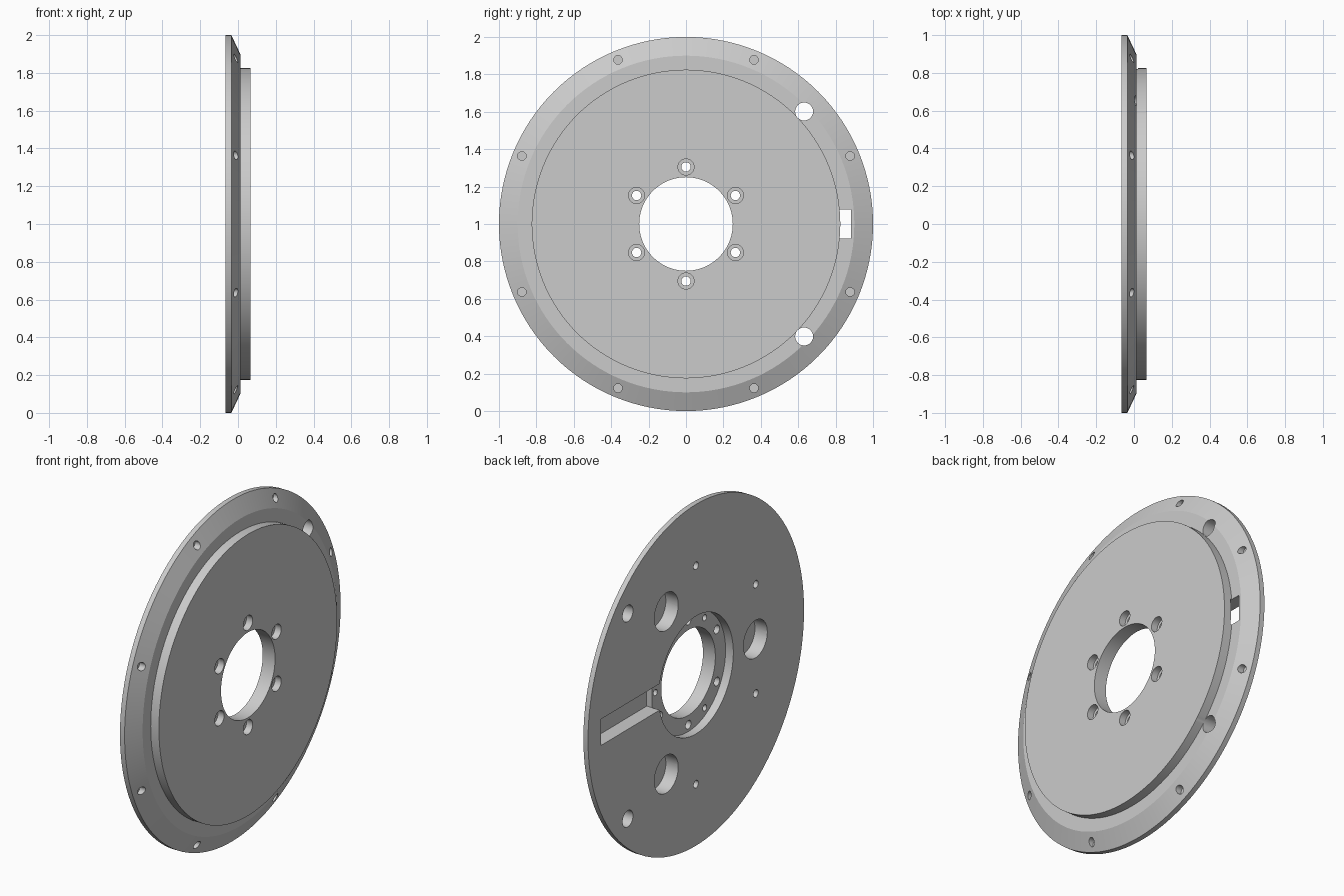
import bpy, bmesh
from math import pi, sin, cos, radians
from mathutils import Matrix, Vector

cube = bpy.data.objects.get("Cube")
if cube:
    bpy.data.objects.remove(cube)

BACK, FRONT, LEDGE = -0.065, 0.065, 0.012   # main planes along the axis (x)
OUT = 0.1                                   # cutters overshoot to here


def make_object(name, bm):
    bmesh.ops.recalc_face_normals(bm, faces=bm.faces)
    mesh = bpy.data.meshes.new(name)
    bm.to_mesh(mesh)
    bm.free()
    obj = bpy.data.objects.new(name, mesh)
    bpy.context.scene.collection.objects.link(obj)
    return obj


def lathe(name, profile, steps=128):
    """Turn a closed (radius, x) profile around the x axis."""
    bm = bmesh.new()
    verts = [bm.verts.new((x, r, 0)) for r, x in profile]
    edges = [bm.edges.new((verts[i - 1], verts[i])) for i in range(len(verts))]
    bmesh.ops.spin(bm, geom=verts + edges, cent=(0, 0, 0), axis=(1, 0, 0),
                   angle=2 * pi, steps=steps, use_merge=True)
    bmesh.ops.remove_doubles(bm, verts=bm.verts, dist=1e-5)
    return make_object(name, bm)


def holes(bm, radius, circle, angles, x0, x1, segments=32):
    """Add cylinders from x0 to x1 on a bolt circle."""
    for a in angles:
        t = radians(a)
        place = Matrix.Translation(((x0 + x1) / 2, circle * cos(t), circle * sin(t)))
        bmesh.ops.create_cone(bm, cap_ends=True, segments=segments, radius1=radius,
                              radius2=radius, depth=abs(x1 - x0),
                              matrix=place @ Matrix.Rotation(pi / 2, 4, 'Y'))


def box(bm, low, high):
    low, high = Vector(low), Vector(high)
    place = Matrix.Translation((low + high) / 2) @ Matrix.Diagonal((*(high - low), 1))
    bmesh.ops.create_cube(bm, size=1, matrix=place)


# Turned plate: bevelled flange, raised boss, bore and rear recess
plate = lathe("flanged_plate", [
    (0.25, FRONT), (0.825, FRONT), (0.825, LEDGE), (0.9, LEDGE),
    (1.0, -0.035), (1.0, BACK), (0.345, BACK), (0.345, -0.015), (0.25, -0.015)])

# First cutter: pockets, slot and blind holes
bm = bmesh.new()
holes(bm, 0.11, 0.55, (60, 180, 300), -OUT, 0.015, 48)          # large rear pockets
holes(bm, 0.022, 0.64, (90, 150, 210, 270), -OUT, 0.0)          # small rear holes
holes(bm, 0.018, 0.305, (0, 120, 240), -0.04, 0.025)            # recess floor holes
holes(bm, 0.043, 0.305, range(30, 390, 60), 0.025, OUT)         # screw head seats
holes(bm, 0.023, 0.95, [22.5 + 45 * i for i in range(8)], -0.04, OUT)  # flange holes
holes(bm, 0.048, 0.872, (43.6, -43.6), -OUT, OUT)               # through holes
box(bm, (-OUT, 0.335, -0.077), (0.02, 0.882, 0.077))            # cable slot
pocket_cutter = make_object("pocket_cutter", bm)

# Second cutter: screw clearance holes through the seats
bm = bmesh.new()
holes(bm, 0.025, 0.305, range(30, 390, 60), -0.05, OUT)
screw_cutter = make_object("screw_cutter", bm)

for cutter in (pocket_cutter, screw_cutter):
    cutter.hide_render = True
    mod = plate.modifiers.new(cutter.name, 'BOOLEAN')
    mod.operation = 'DIFFERENCE'
    mod.solver = 'EXACT'
    mod.object = cutter

# Bake the cuts and remove the cutters
graph = bpy.context.evaluated_depsgraph_get()
cut_mesh = bpy.data.meshes.new_from_object(plate.evaluated_get(graph))
plate.modifiers.clear()
plate.data = cut_mesh
for cutter in (pocket_cutter, screw_cutter):
    bpy.data.objects.remove(cutter)
plate.location.z = 1

# Plain grey material
grey = bpy.data.materials.new("light_grey")
grey.use_nodes = True
colour = (0.6, 0.6, 0.6, 1)
grey.diffuse_color = colour
grey.node_tree.nodes["Principled BSDF"].inputs["Base Color"].default_value = colour
plate.data.materials.clear()
plate.data.materials.append(grey)

bpy.ops.object.select_all(action='DESELECT')
plate.select_set(True)
bpy.context.view_layer.objects.active = plate
bpy.ops.object.shade_smooth_by_angle(angle=radians(20))
